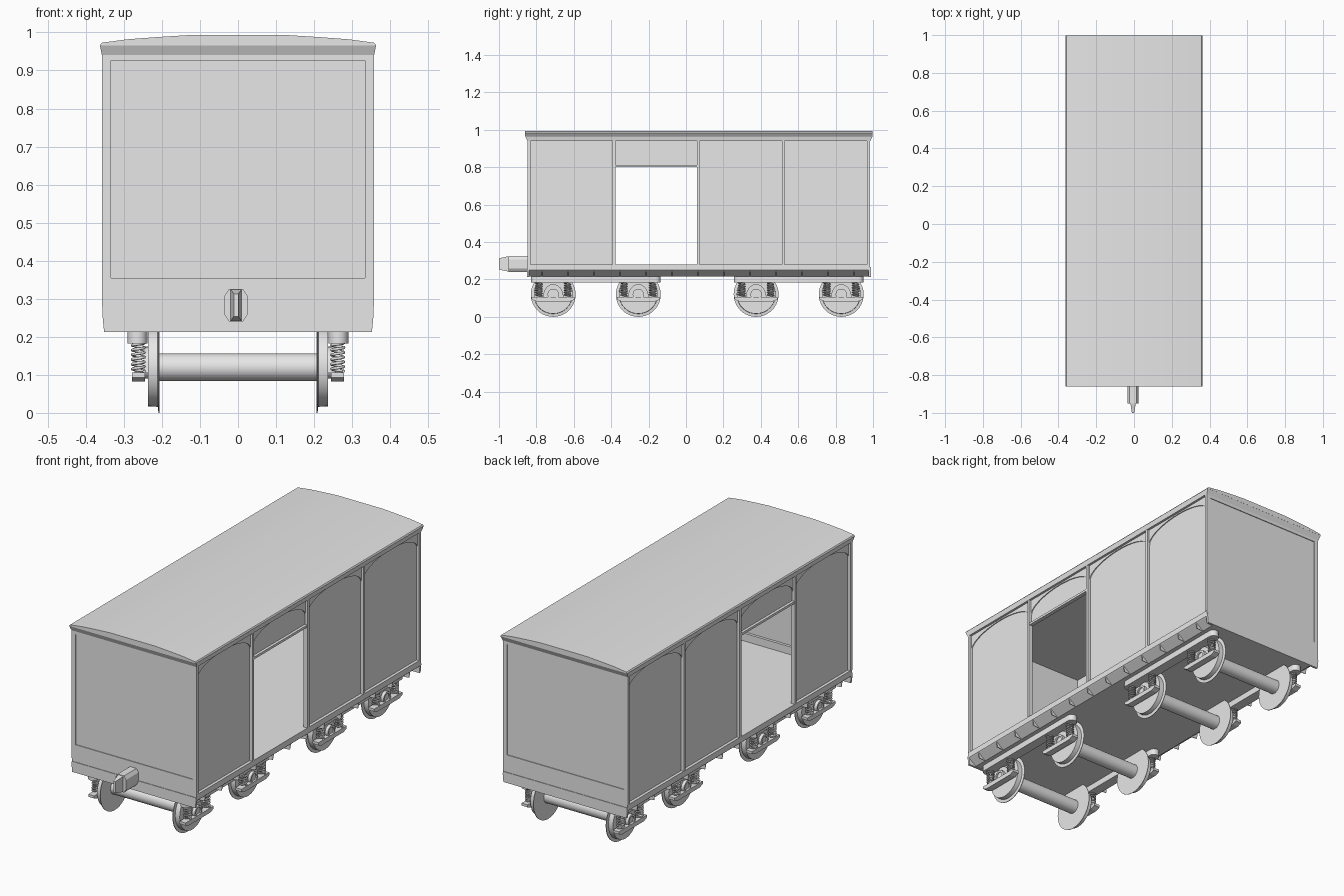
import bpy, bmesh
from math import pi, sin, cos

cube = bpy.data.objects.get("Cube")
if cube:
    bpy.data.objects.remove(cube, do_unlink=True)

grey = bpy.data.materials.new("plain_grey")
grey.use_nodes = True
GREY = (0.8, 0.8, 0.8, 1)
grey.diffuse_color = GREY
grey.node_tree.nodes["Principled BSDF"].inputs["Base Color"].default_value = GREY


def finish(name, bm, smooth=False):
    bmesh.ops.recalc_face_normals(bm, faces=bm.faces)
    mesh = bpy.data.meshes.new(name)
    bm.to_mesh(mesh)
    bm.free()
    mesh.materials.append(grey)
    ob = bpy.data.objects.new(name, mesh)
    bpy.context.collection.objects.link(ob)
    if smooth:
        bpy.ops.object.select_all(action='DESELECT')
        ob.select_set(True)
        bpy.context.view_layer.objects.active = ob
        bpy.ops.object.shade_smooth_by_angle(angle=pi / 6)
    return ob


def loft(name, ring_a, ring_b, smooth=False):
    """Closed solid between two outlines with equal point counts."""
    bm = bmesh.new()
    a, b = ([bm.verts.new(p) for p in ring] for ring in (ring_a, ring_b))
    bm.faces.new(a)
    bm.faces.new(b)
    for i in range(len(a)):
        j = (i + 1) % len(a)
        bm.faces.new((a[i], a[j], b[j], b[i]))
    return finish(name, bm, smooth)


def prism(name, pts, axis, a, b, smooth=False):
    """Extrude an outline along x (points are y, z), y (x, z) or z (x, y)."""
    place = {'x': lambda p, t: (t, p[0], p[1]),
             'y': lambda p, t: (p[0], t, p[1]),
             'z': lambda p, t: (p[0], p[1], t)}[axis]
    return loft(name, [place(p, a) for p in pts], [place(p, b) for p in pts], smooth)


def rect(a0, a1, b0, b1):
    return [(a0, b0), (a1, b0), (a1, b1), (a0, b1)]


def box(name, x0, x1, y0, y1, z0, z1):
    return prism(name, rect(x0, x1, z0, z1), 'y', y0, y1)


def lathe(name, profile, y, z, steps=40):
    """Turn (x, radius) points around an axle line parallel to x."""
    bm = bmesh.new()
    vs = [bm.verts.new((x, y, z + r)) for x, r in profile]
    es = [bm.edges.new(e) for e in zip(vs, vs[1:])]
    bmesh.ops.spin(bm, geom=vs + es, cent=(0, y, z), axis=(1, 0, 0),
                   angle=2 * pi, steps=steps, use_merge=True)
    bmesh.ops.remove_doubles(bm, verts=bm.verts, dist=1e-5)
    return finish(name, bm, True)


def mirrored(pts, centre=0):
    return [(centre + x, z) for x, z in pts] + [(centre - x, z) for x, z in reversed(pts)]


FRONT, BACK = -0.848, 0.985
POSTS = [-0.841, -0.385, 0.065, 0.52, 0.978]
SILL, EAVE = 0.28, 0.947

# Roof: shallow arch on a flared eave
prism("roof", mirrored([(0.363, 0.966), (0.358, 0.973), (0.29, 0.982),
                        (0.21, 0.988), (0.13, 0.993)]), 'y', -0.86, 0.998, True)
loft("eave", [(x, y, 0.941) for x, y in rect(-0.358, 0.358, FRONT, BACK)],
     [(x, y, 0.967) for x, y in rect(-0.363, 0.363, -0.86, 0.998)])

# Floor, with sloping lower edges
prism("floor", mirrored([(0.312, 0.215), (0.352, 0.246), (0.356, 0.25), (0.356, SILL)]),
      'y', FRONT, BACK)

# End walls: core, raised border, beam and inner skirting
for end, y, d in (("front", FRONT, 1), ("back", BACK, -1)):
    box(end + "_wall", -0.342, 0.342, y + d * 0.004, y + d * 0.016, SILL, 0.95)
    for s in (-1, 1):
        box(end + "_border_side", s * 0.341, s * 0.357, y, y + d * 0.016, SILL, 0.95)
    box(end + "_border_bottom", -0.341, 0.341, y, y + d * 0.016, SILL, 0.355)
    box(end + "_border_top", -0.341, 0.341, y, y + d * 0.016, 0.926, 0.95)
    box(end + "_skirting", -0.335, 0.335, y + d * 0.012, y + d * 0.03, SILL, 0.32)
    prism(end + "_beam", mirrored([(0.352, 0.212), (0.356, 0.255), (0.354, 0.266)]),
          'y', y - d * 0.003, y + d * 0.008)

# Side walls: posts, thin panels, arched trims and the open doorway
for s, side in ((1, "left"), (-1, "right")):
    for y in POSTS:
        box(side + "_post", s * 0.334, s * 0.357, y - 0.007, y + 0.007, SILL, EAVE)
    for k, (a, b) in enumerate(zip(POSTS, POSTS[1:])):
        door = k == 1
        box(side + "_panel", s * 0.336, s * 0.341, a, b, 0.80 if door else SILL, EAVE)
        if door:
            box(side + "_door_lintel", s * 0.334, s * 0.355, a, b, 0.80, 0.812)
        mid, half = (a + b) / 2, (b - a) / 2 - 0.007
        arch = [(mid + half * cos(t * pi / 20), 0.86 + 0.075 * sin(t * pi / 20))
                for t in range(21)]
        prism(side + "_arch_trim", arch + [(mid - half, EAVE), (mid + half, EAVE)],
              'x', s * 0.338, s * 0.346)
    # Small brackets under the sill
    for i in range(13):
        y = -0.77 + i * 0.139
        prism(side + "_sill_bracket", [(s * 0.31, 0.215), (s * 0.349, 0.218),
                                       (s * 0.354, 0.248)], 'y', y - 0.002, y + 0.002)

# Coupler: eight-sided block with a tapered tongue
HOOK = -0.005
prism("coupler_block", mirrored([(0.018, 0.24), (0.03, 0.258), (0.03, 0.308),
                                 (0.018, 0.326)], HOOK), 'y', -0.95, -0.84)
loft("coupler_tongue",
     [(x, -0.945, z) for x, z in rect(HOOK - 0.015, HOOK + 0.015, 0.241, 0.325)],
     [(x, -1.0, z) for x, z in rect(HOOK - 0.006, HOOK + 0.006, 0.253, 0.313)])

# One coil spring curve, shared by every spring
curve = bpy.data.curves.new("spring", 'CURVE')
curve.dimensions = '3D'
curve.bevel_depth, curve.bevel_resolution = 0.004, 1
coil = curve.splines.new('POLY')
TURNS, SEG = 6, 12
coil.points.add(TURNS * SEG)
for i, p in enumerate(coil.points):
    a = 2 * pi * i / SEG
    p.co = (0.016 * cos(a), 0.016 * sin(a), 0.075 * i / (TURNS * SEG), 1)
curve.materials.append(grey)


def spring(x, y):
    ob = bpy.data.objects.new("spring", curve)
    ob.location = (x, y, 0.109)
    bpy.context.collection.objects.link(ob)


# Bogies: rounded side beams, wheels, axles, axle boxes and springs
AXLE_Z = 0.12
for wheels in ((-0.71, -0.255), (0.375, 0.83)):
    mid = sum(wheels) / 2
    for s in (-1, 1):
        cap = [(0.026 * sin(t * pi / 8), 0.32 + 0.026 * cos(t * pi / 8))
               for t in range(-4, 5)]
        outline = [(s * 0.264 + d * x, mid + d * y) for d in (1, -1) for x, y in cap]
        prism("bogie_beam", outline, 'z', 0.183, 0.216, True)
    for y in wheels:
        lathe("axle", [(-0.21, 0.036), (0.21, 0.036)], y, AXLE_Z, 32)
        for s in (-1, 1):
            lathe("wheel", [(s * 0.206, 0), (s * 0.206, 0.12), (s * 0.209, 0.12),
                            (s * 0.211, 0.104), (s * 0.236, 0.103), (s * 0.236, 0)], y, AXLE_Z)
            lathe("hub", [(s * 0.23, 0.03), (s * 0.272, 0.03), (s * 0.272, 0.02),
                          (s * 0.266, 0.02), (s * 0.266, 0)], y, AXLE_Z, 24)
            dome = [(y + 0.055 * cos(t * pi / 12), 0.105 + 0.07 * sin(t * pi / 12))
                    for t in range(13)]
            prism("axle_box", dome, 'x', s * 0.23, s * 0.256, True)
            # Spring carrier with sloping ends
            prism("spring_carrier", [(y - 0.09, 0.083), (y + 0.09, 0.083), (y + 0.115, 0.093),
                                     (y + 0.115, 0.106), (y - 0.115, 0.106),
                                     (y - 0.115, 0.093)], 'x', s * 0.244, s * 0.278)
            for dy in (-0.077, 0.077):
                spring(s * 0.262, y + dy)
